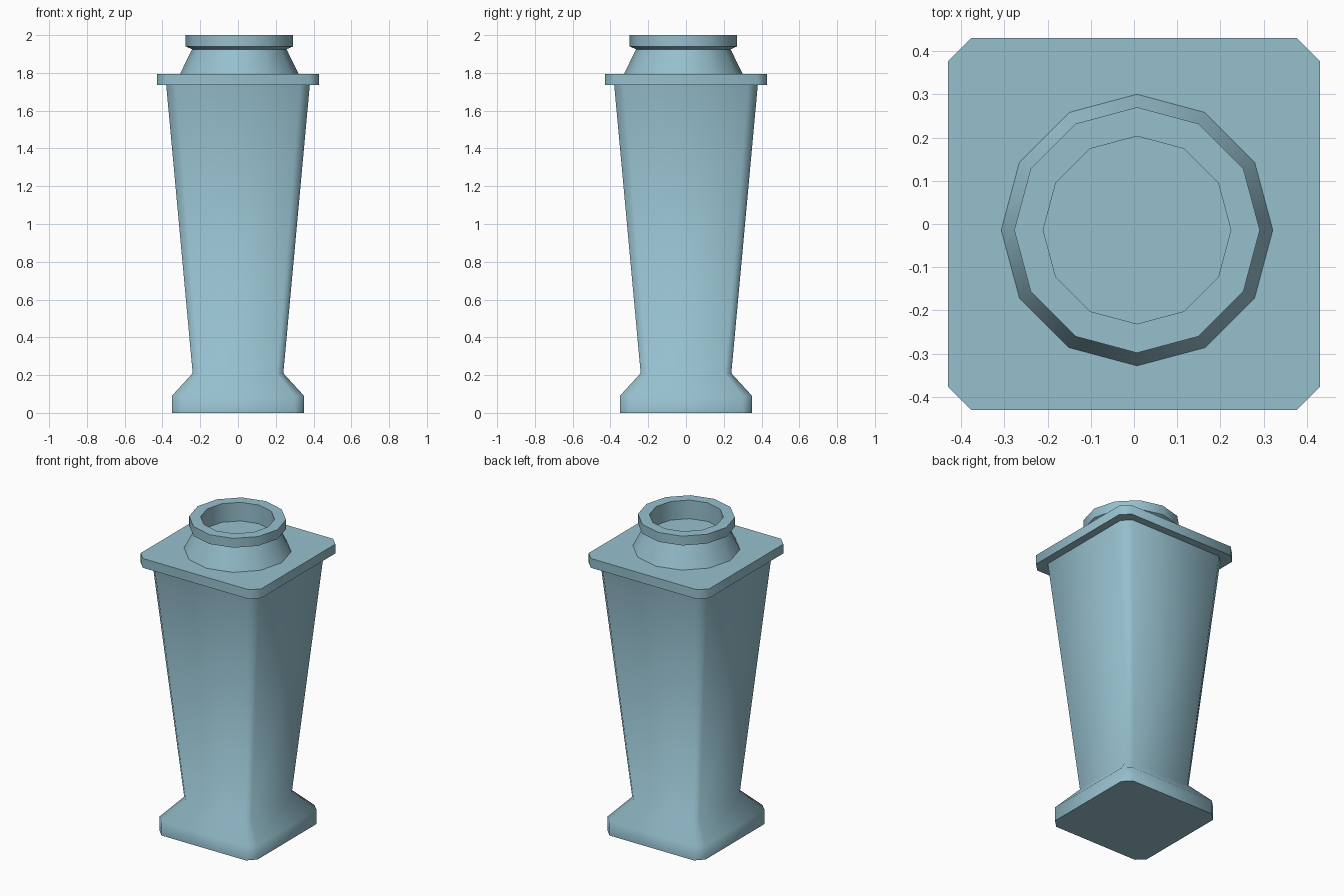
import bpy, bmesh, math

cube = bpy.data.objects.get("Cube")
if cube:
    bpy.data.objects.remove(cube, do_unlink=True)

COLOUR = (0.305, 0.525, 0.615, 1.0)
clay = bpy.data.materials.new("pale_blue_grey")
clay.use_nodes = True
clay.diffuse_color = COLOUR
clay.node_tree.nodes["Principled BSDF"].inputs["Base Color"].default_value = COLOUR


def square_ring(half, cut, z):
    """Square outline with chamfered corners, counter-clockwise."""
    a = half - cut
    corner = [(half, a), (a, half)]
    ring = []
    for turn in range(4):
        for x, y in corner:
            for _ in range(turn):
                x, y = -y, x
            ring.append((x, y, z))
    return ring


def round_ring(radius, z, sides=12, centre=(0.007, -0.014)):
    angles = [math.tau * i / sides for i in range(sides)]
    return [(centre[0] + radius * math.cos(a), centre[1] + radius * math.sin(a), z)
            for a in angles]


def loft(name, rings):
    """Skin a stack of rings, cap both ends and smooth the shallow edges."""
    bm = bmesh.new()
    loops = [[bm.verts.new(p) for p in ring] for ring in rings]
    for low, high in zip(loops, loops[1:]):
        n = len(low)
        for i in range(n):
            j = (i + 1) % n
            bm.faces.new((low[i], low[j], high[j], high[i]))
    bm.faces.new(loops[0][::-1])
    bm.faces.new(loops[-1])
    mesh = bpy.data.meshes.new(name)
    bm.to_mesh(mesh)
    bm.free()
    mesh.materials.append(clay)
    obj = bpy.data.objects.new(name, mesh)
    bpy.context.collection.objects.link(obj)
    bpy.ops.object.select_all(action="DESELECT")
    obj.select_set(True)
    bpy.context.view_layer.objects.active = obj
    bpy.ops.object.shade_smooth_by_angle(angle=math.radians(52))
    return obj


# Flared foot and tapering shaft
loft("tapered_body", [square_ring(*s) for s in (
    (0.35, 0.05, 0.0), (0.35, 0.05, 0.09), (0.24, 0.035, 0.21), (0.38, 0.05, 1.735))])

# Overhanging square slab
loft("top_plate", [square_ring(0.43, 0.053, z) for z in (1.735, 1.795)])

# Round neck with a rim and a shallow recess
loft("round_collar", [round_ring(*s) for s in (
    (0.314, 1.795), (0.25, 1.925), (0.284, 1.94), (0.284, 2.0),
    (0.217, 2.0), (0.217, 1.88))])
